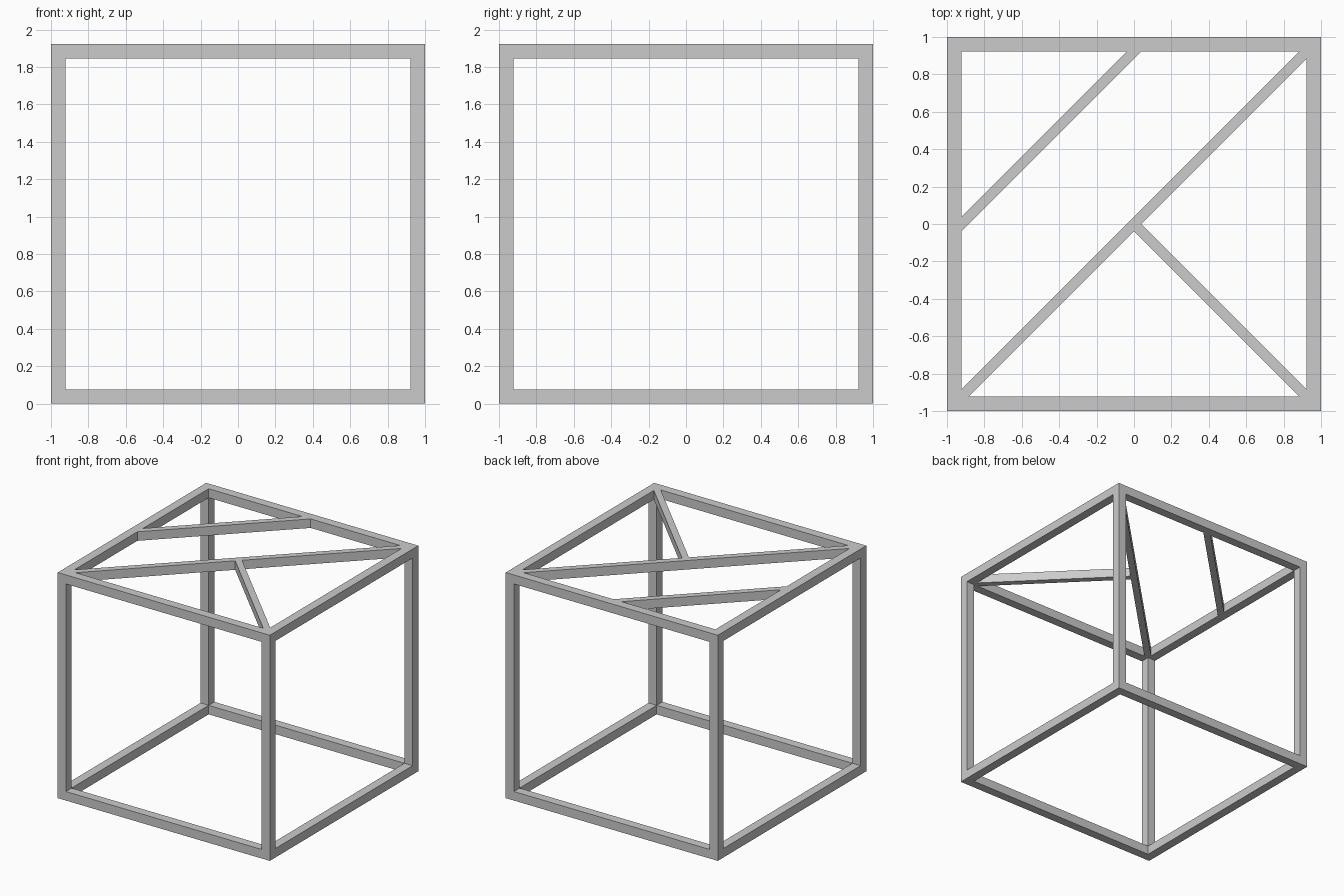
import bpy
import bmesh

if "Cube" in bpy.data.objects:
    bpy.data.objects.remove(bpy.data.objects["Cube"])

T = 1 / 13        # square bar thickness
H = 25 / 13       # overall height
I = 1 - T         # inner edge of the frame
D = T / 2         # half width of a diagonal brace, measured along an axis


def prism(name, outline, z0, z1):
    """Extrude a plan outline (counter-clockwise) from z0 to z1."""
    bm = bmesh.new()
    base = bm.faces.new([bm.verts.new((x, y, z0)) for x, y in outline])
    top = bmesh.ops.extrude_face_region(bm, geom=[base])["geom"]
    verts = [v for v in top if isinstance(v, bmesh.types.BMVert)]
    bmesh.ops.translate(bm, verts=verts, vec=(0, 0, z1 - z0))
    bmesh.ops.recalc_face_normals(bm, faces=bm.faces)
    mesh = bpy.data.meshes.new(name)
    bm.to_mesh(mesh)
    bm.free()
    obj = bpy.data.objects.new(name, mesh)
    bpy.context.collection.objects.link(obj)
    return obj


def quarter_turns(points, n):
    for _ in range(n):
        points = [(-y, x) for x, y in points]
    return points


# Cube frame: mitred top and bottom rails plus a corner post, on each side
rail = [(-1, -1), (1, -1), (I, -I), (-I, -I)]
post = [(-1, -1), (-I, -1), (-I, -I), (-1, -I)]
sides = ["front", "right", "back", "left"]
corners = ["front_left", "front_right", "back_right", "back_left"]
for n in range(4):
    prism(f"{sides[n]}_bottom_rail", quarter_turns(rail, n), 0, T)
    prism(f"{sides[n]}_top_rail", quarter_turns(rail, n), H - T, H)
    prism(f"{corners[n]}_post", quarter_turns(post, n), T, H - T)

# Diagonal braces, flush with the top rails
braces = {
    "long_brace": [(-I, -I), (-I + D, -I), (I, I - D),
                   (I, I), (I - D, I), (-I, -I + D)],
    "half_brace": [(0, -D), (I - D, -I), (I, -I), (I, -I + D), (D, 0)],
    "corner_brace": [(-I, -D), (D, I), (-D, I), (-I, D)],
}
for name, outline in braces.items():
    prism(name, outline, H - T, H)
